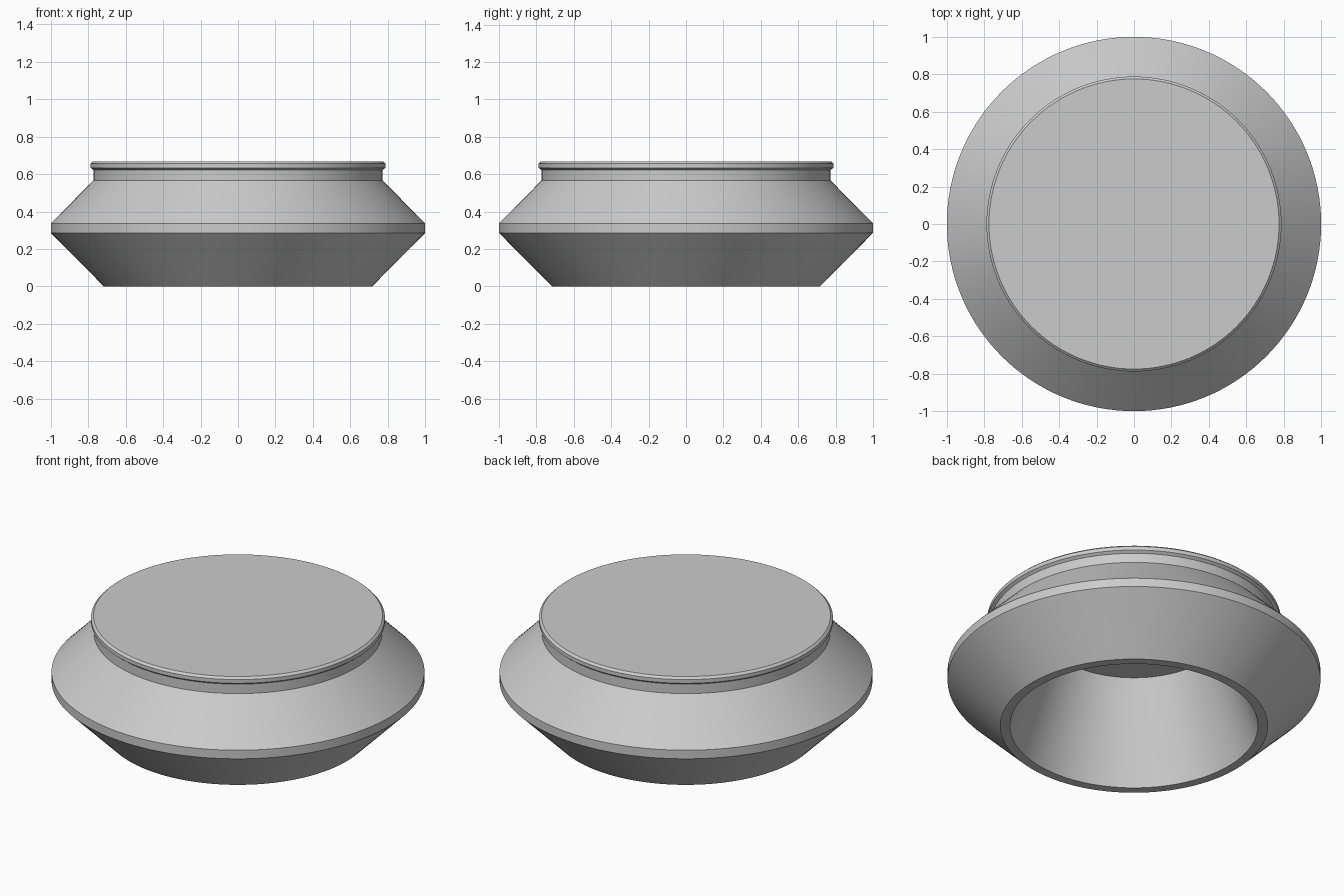
import bpy, bmesh, math

cube = bpy.data.objects.get("Cube")
if cube:
    bpy.data.objects.remove(cube)

SIDES = 128

grey = bpy.data.materials.new("plain_grey")
grey.use_nodes = True
colour = (0.6, 0.6, 0.6, 1)
grey.diffuse_color = colour
grey.node_tree.nodes["Principled BSDF"].inputs["Base Color"].default_value = colour


def revolve(name, profile):
    """Spin a (radius, height) profile around the z axis."""
    bm = bmesh.new()
    verts = [bm.verts.new((r, 0, z)) for r, z in profile]
    edges = [bm.edges.new(pair) for pair in zip(verts, verts[1:])]
    bmesh.ops.spin(bm, geom=verts + edges, cent=(0, 0, 0), axis=(0, 0, 1),
                   angle=math.tau, steps=SIDES, use_duplicate=False)
    bmesh.ops.remove_doubles(bm, verts=bm.verts, dist=0.0005)
    bmesh.ops.recalc_face_normals(bm, faces=bm.faces)
    mesh = bpy.data.meshes.new(name)
    bm.to_mesh(mesh)
    bm.free()
    mesh.materials.append(grey)
    obj = bpy.data.objects.new(name, mesh)
    bpy.context.collection.objects.link(obj)
    bpy.ops.object.select_all(action="DESELECT")
    obj.select_set(True)
    bpy.context.view_layer.objects.active = obj
    bpy.ops.object.shade_smooth_by_angle(angle=math.radians(25))


# Tapering hollow that opens underneath
hollow = [(0, 0.57), (0.472, 0.57), (0.665, 0)]
# Double cone with a narrow upright band around its waist
cones = [(0.717, 0), (1, 0.286), (1, 0.337), (0.773, 0.566)]
# Straight neck under a chamfered lip and a flat top
neck_and_lip = [(0.773, 0.622), (0.788, 0.634), (0.788, 0.656),
                (0.775, 0.668), (0, 0.668)]

revolve("capped_body", hollow + cones + neck_and_lip)
